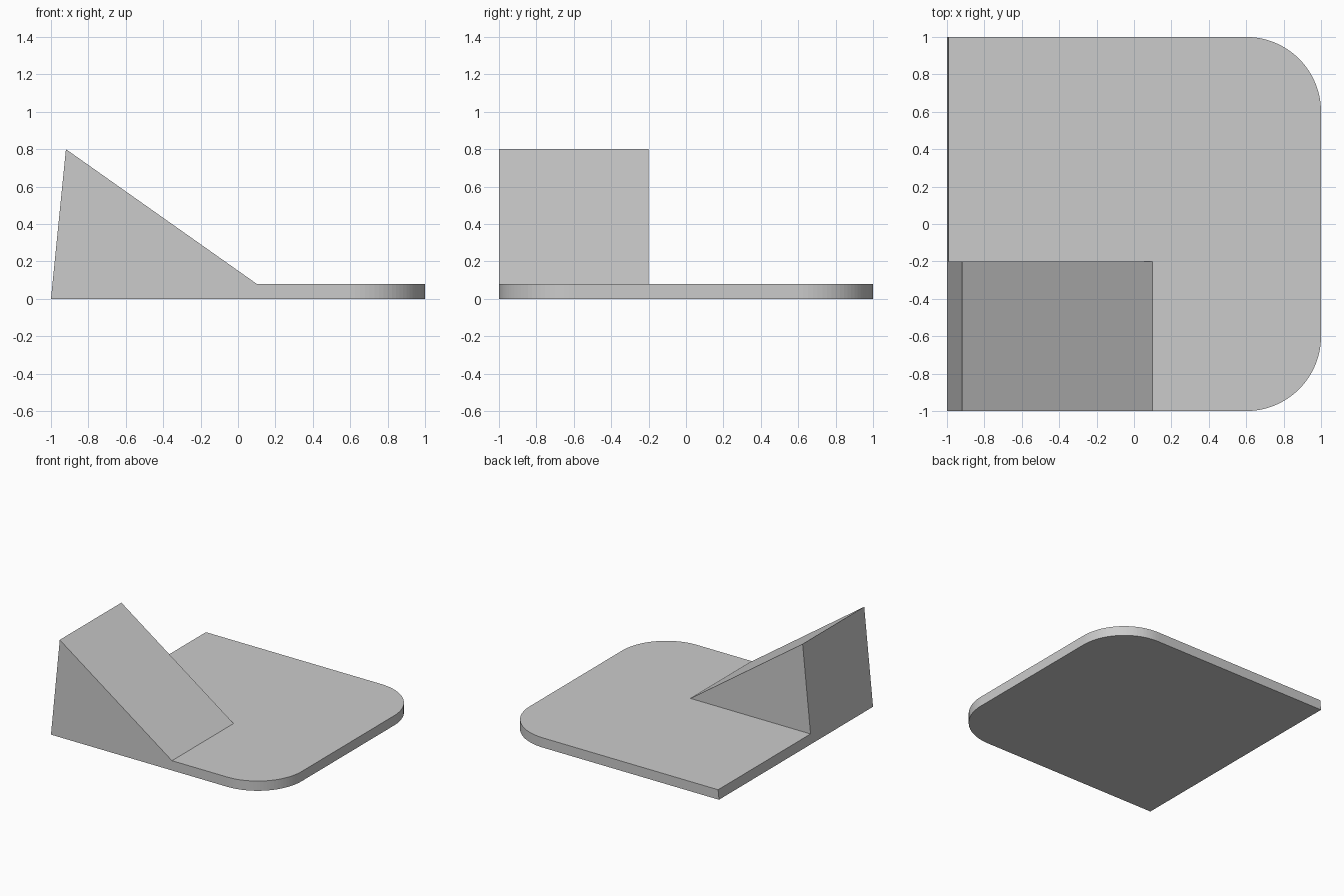
import bpy, bmesh, math
from mathutils import Vector

cube = bpy.data.objects.get("Cube")
if cube:
    bpy.data.objects.remove(cube, do_unlink=True)

THICK = 0.08      # slab thickness
RADIUS = 0.4      # rounded corner radius
LEAN = 0.1        # x shift per unit height of the leaning end

grey = bpy.data.materials.new("light_grey")
grey.use_nodes = True
grey.diffuse_color = (0.6, 0.6, 0.6, 1)
grey.node_tree.nodes["Principled BSDF"].inputs["Base Color"].default_value = (0.6, 0.6, 0.6, 1)


def prism(name, outline, offset):
    """Extrude a closed outline along an offset vector into a solid."""
    bm = bmesh.new()
    base = bm.faces.new([bm.verts.new(p) for p in outline])
    moved = bmesh.ops.extrude_face_region(bm, geom=[base], use_keep_orig=True)
    verts = [g for g in moved["geom"] if isinstance(g, bmesh.types.BMVert)]
    bmesh.ops.translate(bm, verts=verts, vec=Vector(offset))
    # Slope the end at x = -1 so it leans inwards with height
    for v in bm.verts:
        if abs(v.co.x + 1) < 1e-5:
            v.co.x += LEAN * v.co.z
    bmesh.ops.recalc_face_normals(bm, faces=bm.faces)
    mesh = bpy.data.meshes.new(name)
    bm.to_mesh(mesh)
    bm.free()
    mesh.materials.append(grey)
    obj = bpy.data.objects.new(name, mesh)
    bpy.context.collection.objects.link(obj)
    return obj


# Base slab: square at one end, two rounded corners at the other
def corner(side, steps=24):
    centre = 1 - RADIUS
    angles = [math.pi / 2 * i / steps for i in range(steps + 1)]
    return [(centre + RADIUS * math.cos(a), side * (centre + RADIUS * math.sin(a)), 0)
            for a in angles]


outline = [(-1, -1, 0)] + corner(-1)[::-1] + corner(1) + [(-1, 1, 0)]
slab = prism("base_slab", outline, (0, 0, THICK))

# Ramp: triangular wedge standing on the slab at the front
ramp_profile = [(-1, -1, THICK), (0.1, -1, THICK), (-0.92, -1, 0.8)]
ramp = prism("ramp_wedge", ramp_profile, (0, 0.8, 0))

# Smooth the rounded rim, keep the edges sharp
for o in bpy.context.view_layer.objects:
    o.select_set(o == slab)
bpy.context.view_layer.objects.active = slab
bpy.ops.object.shade_smooth_by_angle(angle=math.radians(30))
